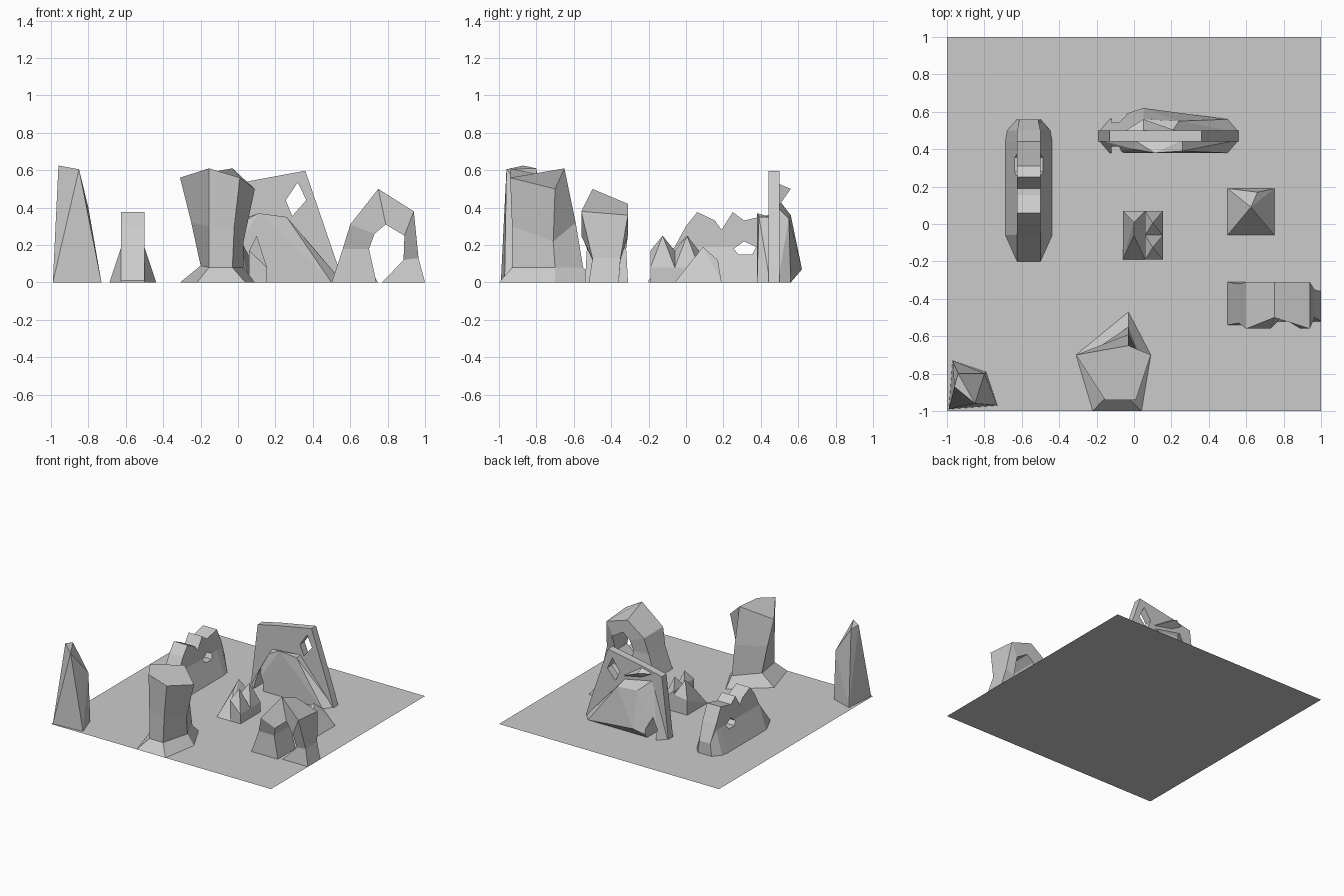
import bpy, bmesh

if "Cube" in bpy.data.objects:
    bpy.data.objects.remove(bpy.data.objects["Cube"])


def finish(name, bm):
    bmesh.ops.recalc_face_normals(bm, faces=bm.faces[:])
    me = bpy.data.meshes.new(name)
    bm.to_mesh(me)
    bm.free()
    ob = bpy.data.objects.new(name, me)
    bpy.context.collection.objects.link(ob)
    return ob


def hull(name, pts):
    """Faceted rock wrapped round a few corner points."""
    bm = bmesh.new()
    for p in pts:
        bm.verts.new(p)
    r = bmesh.ops.convex_hull(bm, input=bm.verts[:])
    loose = [v for v in bm.verts if not v.link_faces]
    bmesh.ops.delete(bm, geom=loose, context='VERTS')
    return finish(name, bm)


def loft(name, loops):
    """Skin equal-length loops and cap both ends."""
    bm = bmesh.new()
    rings = [[bm.verts.new(p) for p in lp] for lp in loops]
    n = len(rings[0])
    for a, b in zip(rings, rings[1:]):
        for i in range(n):
            j = (i + 1) % n
            bm.faces.new((a[i], a[j], b[j], b[i]))
    bm.faces.new(rings[0])
    bm.faces.new(rings[-1])
    return finish(name, bm)


def cut(ob, cutter):
    m = ob.modifiers.new("opening", 'BOOLEAN')
    m.operation = 'DIFFERENCE'
    m.solver = 'EXACT'
    m.object = cutter
    cutter.hide_render = True
    cutter.hide_viewport = True


# Ground sheet
bpy.ops.mesh.primitive_plane_add(size=2)
bpy.context.object.name = "ground"

# Corner spire
hull("corner_spire", [
    (-.99, -.99, 0), (-.73, -.97, 0), (-.79, -.79, 0), (-.97, -.73, 0),
    (-.96, -.87, .625), (-.85, -.96, .605), (-.94, -.80, .61), (-.80, -.80, .40)])

# Hourglass pillar at the front edge
loft("hourglass_pillar", [
    [(-.22, -1, 0), (.04, -1, 0), (.09, -.70, 0), (-.03, -.47, 0), (-.31, -.70, 0)],
    [(-.155, -.93, .08), (-.03, -.93, .08), (.03, -.70, .08), (-.03, -.55, .08), (-.20, -.70, .09)],
    [(-.155, -.93, .3), (-.02, -.93, .3), (.03, -.71, .22), (-.03, -.59, .32), (-.25, -.70, .32)],
    [(-.155, -.94, .61), (.01, -.94, .56), (.09, -.70, .5), (-.03, -.65, .61), (-.31, -.70, .56)]])

# Long jagged ridge: (y, base half width, crest half width, crest height)
CX = -.5625
ridge_profile = [(-.2, .0625, .062, .01), (-.06, .125, .062, .19), (0, .125, .062, .30),
                 (.06, .125, .062, .375), (.155, .125, .062, .33), (.19, .125, .062, .28),
                 (.25, .125, .062, .375), (.31, .125, .062, .33), (.44, .125, .062, .36),
                 (.50, .115, .062, .24), (.56, .0625, .05, .10)]
ridge = loft("jagged_ridge", [
    [(CX - b, y, 0), (CX + b, y, 0), (CX + t, y, min(h, .19)), (CX + t, y, h + .001),
     (CX - t, y, h + .001), (CX - t, y, min(h, .19))] for y, b, t, h in ridge_profile])
cut(ridge, loft("ridge_hole_cutter", [
    [(x, .255, .18), (x, .31, .22), (x, .375, .19), (x, .355, .15), (x, .28, .15)]
    for x in (-.8, -.3)]))

# Cluster of small stones near the centre
hull("cluster_gable", [
    (-.06, -.19, 0), (.06, -.19, 0), (.06, .07, 0), (-.06, .07, 0),
    (-.06, .07, .12), (.06, .07, .14), (0, .01, .25), (0, -.06, .19)])
for i, y in enumerate((-.19, -.06)):
    base = [(x, yy) for x in (.06, .155) for yy in (y, y + .13)]
    hull(f"cluster_stone_{i + 1}", [(x, yy, 0) for x, yy in base]
         + [(x, yy, .17 if x < .1 else .08) for x, yy in base] + [(.10, y + .065, .25)])

# Low pyramid
hull("low_pyramid", [(.5, -.06, 0), (.75, -.06, 0), (.75, .19, 0), (.5, .19, 0),
                     (.625, .09, .19), (.66, .17, .12)])

# Big rear slab with a diamond window, plus sloping front and back buttresses
outline = [(-.19, 0), (-.13, .5), (.05, .54), (.36, .597), (.53, .1), (.56, 0)]
slab = loft("rear_slab", [[(x, y, z) for x, z in outline] for y in (.44, .5)])
front = hull("slab_front_buttress", [
    (-.19, .45, 0), (-.13, .38, 0), (.5, .38, 0), (.56, .45, 0),
    (0, .40, .31), (.11, .38, .37), (.26, .39, .35), (.0, .45, .33), (.26, .45, .35)])
back = hull("slab_back_buttress", [
    (-.19, .49, 0), (-.13, .56, 0), (.5, .56, 0), (.56, .49, 0), (.05, .62, .07),
    (.05, .56, .36), (.24, .55, .34), (-.05, .49, .45), (.2, .49, .40)])
hull("slab_back_spike", [(.05, .49, .53), (.05, .56, .5), (.05, .49, .44),
                         (.25, .49, .40), (-.06, .49, .5)])
window = loft("window_cutter", [
    [(.255, y, .44), (.32, y, .535), (.365, y, .44), (.29, y, .355)] for y in (.3, .7)])
low_gap = loft("low_gap_cutter", [
    [(-.12, y, -.1), (-.12, y, .08), (-.08, y, .17), (-.04, y, .08), (-.04, y, -.1)]
    for y in (.3, .7)])
cut(slab, window)
for part in (slab, front, back):
    cut(part, low_gap)

# Right-hand arch: (outer x, outer z, inner x, inner z, front y, back y, back outer z)
stations = [(.5, 0, .74, 0, -.54, -.31, 0),
            (.56, .18, .70, .18, -.53, -.32, .18),
            (.6, .31, .73, .26, -.56, -.31, .31),
            (.75, .5, .79, .31, -.5, -.31, .42),
            (.94, .38, .89, .25, -.56, -.31, .36),
            (.965, .13, .885, .12, -.50, -.35, .13),
            (1, 0, .77, 0, -.52, -.36, 0)]
loft("stone_arch", [
    [(ox, yf, oz), (ox, yb, bz), (ix, yb, iz), (ix, yf, iz)]
    for ox, oz, ix, iz, yf, yb, bz in stations])
